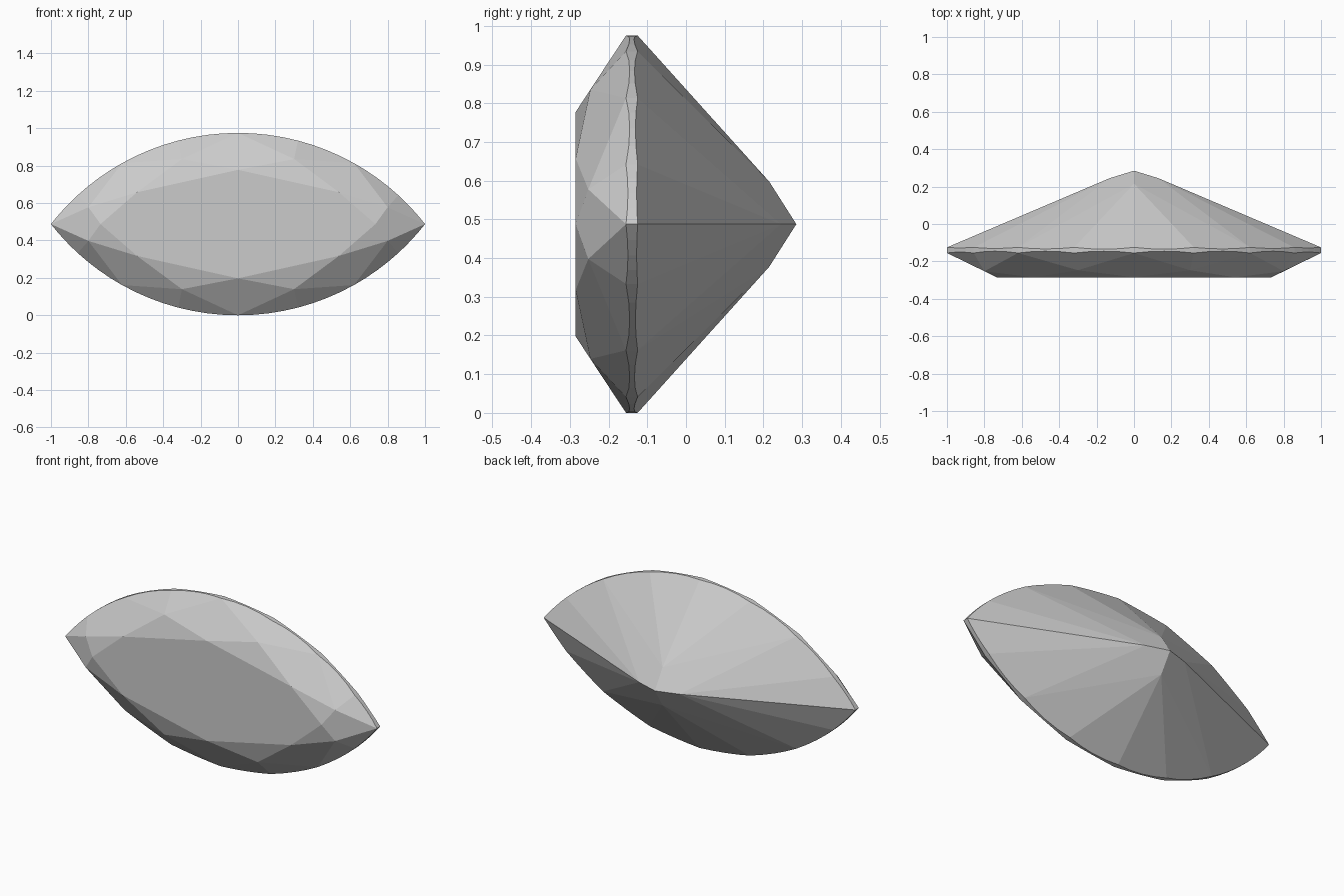
import bpy, bmesh, math
from mathutils import Vector
from mathutils.geometry import intersect_line_plane, normal

if "Cube" in bpy.data.objects:
    bpy.data.objects.remove(bpy.data.objects["Cube"])

H = 0.4875                        # half width of the marquise outline
R = (1 + H * H) / (2 * H)         # radius of each side arc
FRONT, BACK = -0.155, -0.125      # girdle edges at the facet corners
STEPS = 4                         # arc segments per girdle facet

points = set()


def add(p):
    """Add a point mirrored into all four quadrants."""
    for sx in (1, -1):
        for sz in (1, -1):
            points.add((round(sx * p[0], 6) + 0.0, round(p[1], 6),
                        round(H + sz * p[2], 6)))


def rim(angle, y):
    return Vector((R * math.sin(angle), y, R * math.cos(angle) - (R - H)))


# Table, crown star points, pavilion break points and culet
stars = [Vector((0.3, -0.247, 0.348)), Vector((0.8, -0.2525, 0.09))]
breaks = [Vector((0, 0.215, 0.11)), Vector((0.13, 0.245, 0))]
for p in [(0, -0.285, 0.29), (0.54, -0.285, 0.17), (0.735, -0.285, 0),
          *stars, *breaks, (0, 0.285, 0)]:
    add(p)

# Scalloped girdle: the arc is projected onto each crown and pavilion facet
corners = [math.asin(x / R) for x in (0, 0.32, 0.62, 0.857, 1)]
for i, (a, b) in enumerate(zip(corners, corners[1:])):
    for y, apex in ((FRONT, stars[i // 2]), (BACK, breaks[i // 2])):
        n = normal(apex, rim(a, y), rim(b, y))
        for k in range(STEPS + 1):
            p = rim(a + (b - a) * k / STEPS, y)
            add(intersect_line_plane(p, p + Vector((0, 1, 0)), apex, n))

# Wrap the corners in flat facets
bm = bmesh.new()
for p in sorted(points):
    bm.verts.new(p)
bmesh.ops.remove_doubles(bm, verts=bm.verts, dist=1e-4)
res = bmesh.ops.convex_hull(bm, input=bm.verts)
loose = [v for v in bm.verts if not v.link_faces]
bmesh.ops.delete(bm, geom=loose, context='VERTS')
bmesh.ops.dissolve_limit(bm, angle_limit=math.radians(1.2),
                         verts=bm.verts, edges=bm.edges)
bmesh.ops.recalc_face_normals(bm, faces=bm.faces)

mesh = bpy.data.meshes.new("marquise_gem")
bm.to_mesh(mesh)
bm.free()
gem = bpy.data.objects.new("marquise_gem", mesh)
bpy.context.collection.objects.link(gem)
